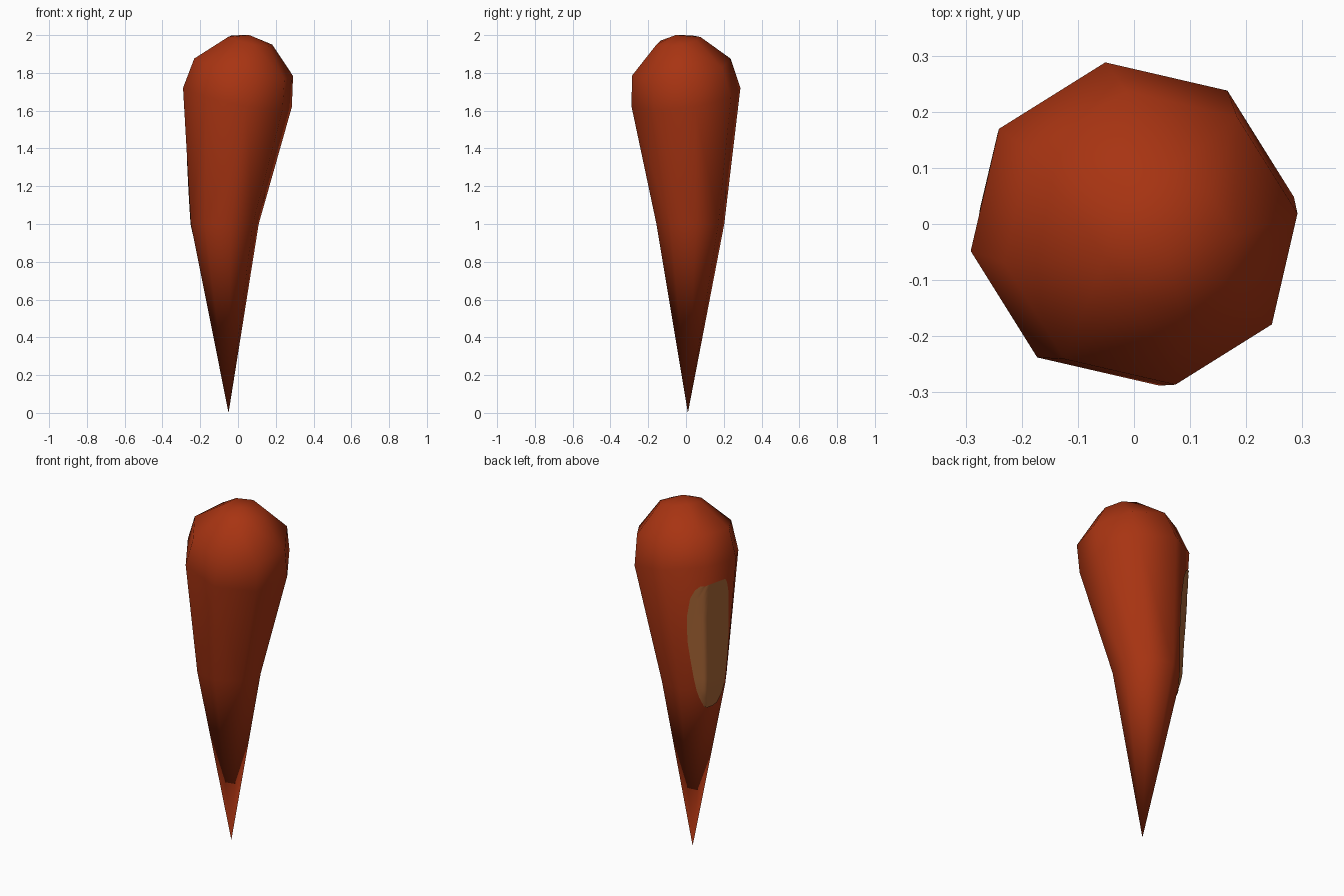
import bpy, bmesh, math
from mathutils import Vector
from mathutils.bvhtree import BVHTree

if "Cube" in bpy.data.objects:
    bpy.data.objects.remove(bpy.data.objects["Cube"])


def material(name, rgb):
    m = bpy.data.materials.new(name)
    m.diffuse_color = (*rgb, 1)
    m.use_nodes = True
    m.node_tree.nodes["Principled BSDF"].inputs["Base Color"].default_value = m.diffuse_color
    return m


def add_object(name, bm, mat):
    for f in bm.faces:
        f.smooth = True
    mesh = bpy.data.meshes.new(name)
    bm.to_mesh(mesh)
    mesh.materials.append(mat)
    obj = bpy.data.objects.new(name, mesh)
    bpy.context.collection.objects.link(obj)
    return obj


rust = material("rust orange", (0.39, 0.034, 0.006))
tan = material("tan", (0.40, 0.135, 0.038))

# Body: eight-sided bent taper; centre, radius and tilt of each ring
SIDES, TURN = 8, math.radians(9.5)
rings = [((-0.07, 0.023, 1.0), 0.182, 0),
         ((-0.003, 0.0, 1.67), 0.292, 1),
         ((0.03, -0.025, 1.83), 0.265, 1),
         ((0.065, -0.04, 1.97), 0.118, 1)]
bm = bmesh.new()
loops = []
for (cx, cy, cz), r, tilt in rings:
    loop = []
    for i in range(SIDES):
        a = TURN + i * math.tau / SIDES
        dx, dy = r * math.cos(a), r * math.sin(a)
        loop.append(bm.verts.new((cx + dx, cy + dy, cz + tilt * (0.14 * dy - 0.2 * dx))))
    loops.append(loop)
tip = bm.verts.new((-0.05, 0.01, 0))
crown = bm.verts.new((0.06, -0.055, 2.0))
for i in range(SIDES):
    j = (i + 1) % SIDES
    bm.faces.new((tip, loops[0][j], loops[0][i]))
    bm.faces.new((crown, loops[-1][i], loops[-1][j]))
    for lo, hi in zip(loops, loops[1:]):
        bm.faces.new((lo[i], lo[j], hi[j], hi[i]))
bmesh.ops.triangulate(bm, faces=[f for f in bm.faces if len(f.verts) > 3])
bm.normal_update()
tree = BVHTree.FromBMesh(bm)
add_object("tapered_body", bm, rust)
bm.free()

# Patch: rounded outline (height, left, right) projected on the back left side
outline = [(1.63, .03, .174), (1.605, 0, .185), (1.554, -.025, .193),
           (1.44, -.041, .196), (1.297, -.036, .196), (1.183, -.019, .19),
           (1.07, 0, .18), (1.0, .015, .172), (.954, .03, .163),
           (.897, .058, .135), (.886, .075, .108)]
COLS = 20
out = Vector((-1, 1, 0)).normalized()
side = Vector((-1, -1, 0)).normalized()
bm = bmesh.new()
rows = []
for z, left, right in outline:
    row = []
    for c in range(COLS + 1):
        u = left + (right - left) * c / COLS
        start = out * 2 + side * u + Vector((0, 0, z))
        hit, normal, _, _ = tree.ray_cast(start, -out)
        row.append(bm.verts.new(hit + out * 0.006))
    rows.append(row)
for top, low in zip(rows, rows[1:]):
    for c in range(COLS):
        bm.faces.new((low[c], low[c + 1], top[c + 1], top[c]))
bm.normal_update()
add_object("side_patch", bm, tan)
bm.free()
